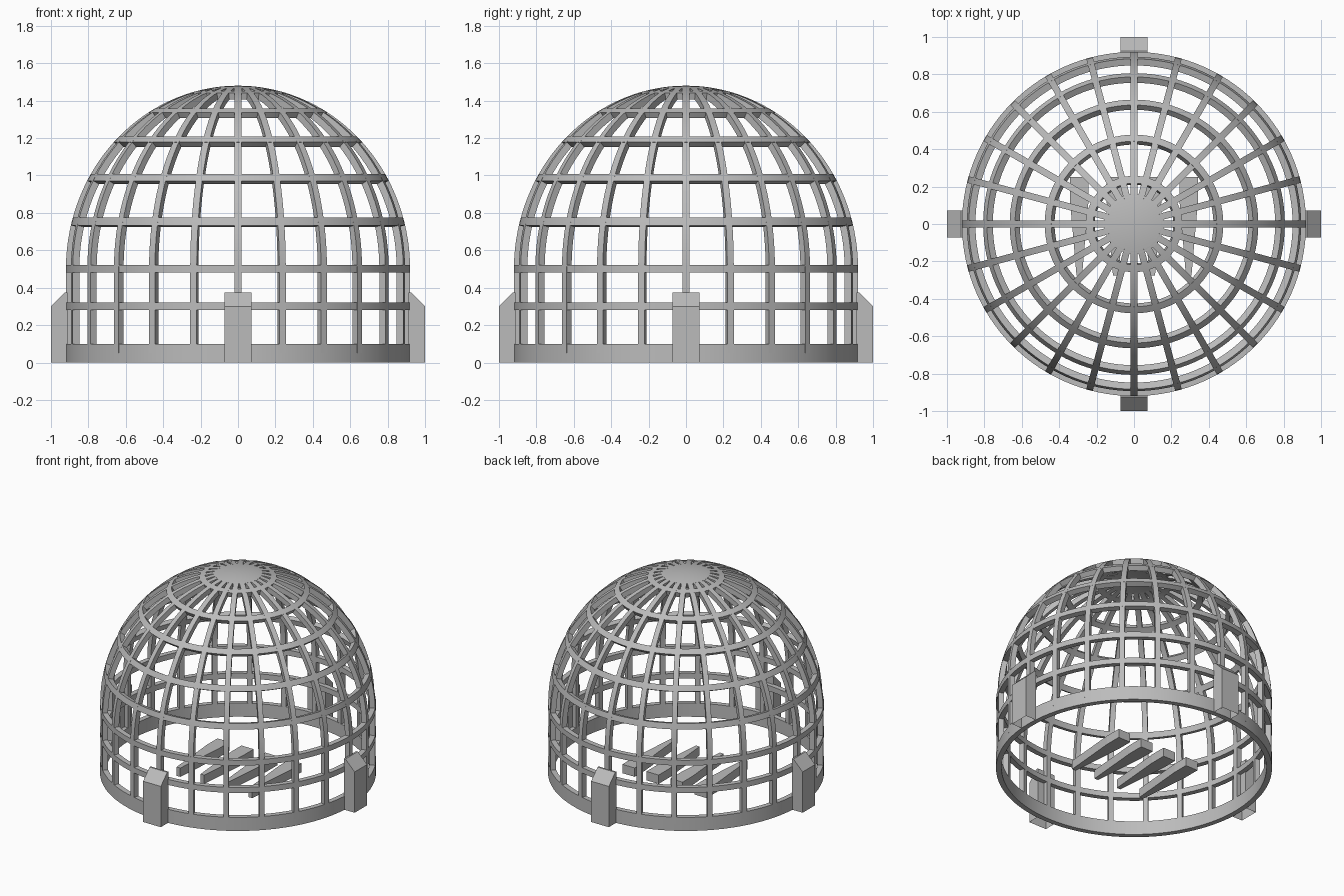
import bpy, bmesh, math
from mathutils import Matrix

if "Cube" in bpy.data.objects:
    bpy.data.objects.remove(bpy.data.objects["Cube"])

R, H, ZC, T = 0.92, 0.98, 0.5, 0.037   # dome radius, dome height, spring line, wall
RIBS, SEG = 24, 120

grey = bpy.data.materials.new("light_grey")
grey.diffuse_color = (0.5, 0.5, 0.5, 1)
grey.use_nodes = True
grey.node_tree.nodes["Principled BSDF"].inputs["Base Color"].default_value = grey.diffuse_color


def shell(deg, inset=0.0):
    """Point (radius, z) on the dome at an elevation angle."""
    a = math.radians(deg)
    return ((R - inset) * math.cos(a), ZC + (H - inset) * math.sin(a))


def finish(name, bm, smooth=True):
    bmesh.ops.remove_doubles(bm, verts=bm.verts, dist=1e-5)
    bmesh.ops.recalc_face_normals(bm, faces=bm.faces)
    me = bpy.data.meshes.new(name)
    bm.to_mesh(me)
    bm.free()
    ob = bpy.data.objects.new(name, me)
    bpy.context.collection.objects.link(ob)
    me.materials.append(grey)
    if smooth:
        bpy.ops.object.select_all(action='DESELECT')
        ob.select_set(True)
        bpy.context.view_layer.objects.active = ob
        bpy.ops.object.shade_smooth_by_angle(angle=math.radians(30))
    return ob


def lathe(name, profile):
    """Spin a closed (radius, z) profile around z."""
    bm = bmesh.new()
    vs = [bm.verts.new((r, 0, z)) for r, z in profile]
    es = [bm.edges.new((vs[i], vs[(i + 1) % len(vs)])) for i in range(len(vs))]
    bmesh.ops.spin(bm, geom=vs + es, cent=(0, 0, 0), axis=(0, 0, 1),
                   angle=2 * math.pi, steps=SEG, use_merge=False)
    bmesh.ops.remove_doubles(bm, verts=bm.verts, dist=1e-5)
    bmesh.ops.dissolve_degenerate(bm, dist=1e-6, edges=bm.edges)
    return finish(name, bm)


def prism(bm, points, vec):
    """Extrude a polygon of 3D points along vec."""
    a = [bm.verts.new(p) for p in points]
    b = [bm.verts.new([p[k] + vec[k] for k in range(3)]) for p in points]
    n = len(a)
    faces = [bm.faces.new(a), bm.faces.new(b[::-1])]
    for i in range(n):
        j = (i + 1) % n
        faces.append(bm.faces.new((a[i], b[i], b[j], a[j])))
    return a + b, faces


# Upright wall bands: base and two hoops
for name, z0, z1 in (("base_ring", 0, 0.10), ("lower_hoop", 0.28, 0.32),
                     ("middle_hoop", 0.48, 0.52)):
    lathe(name, [(R, z0), (R, z1), (R - T, z1), (R - T, z0)])

# Dome hoops, cut square to the shell
for i, e in enumerate((15, 30, 45, 60, 75)):
    lo, hi = e - 1.25, e + 1.25
    lathe(f"dome_hoop_{i + 1}", [shell(lo), shell(e), shell(hi),
                                 shell(hi, T), shell(e, T), shell(lo, T)])

# Cap closing the crown
angles = [80, 82, 84, 86, 88, 90]
lathe("crown_cap", [shell(a) for a in angles] + [shell(a, T) for a in angles[::-1]])

# Ribs: straight leg then curved to the crown
W = 0.036
arc = [i * 81 / 27 for i in range(28)]
path = [(R, 0.05)] + [shell(a) for a in arc]
path += [shell(a, T) for a in arc[::-1]] + [(R - T, 0.05)]
bm = bmesh.new()
for k in range(RIBS):
    vs, _ = prism(bm, [(r, -W / 2, z) for r, z in path], (0, W, 0))
    bmesh.ops.rotate(bm, verts=vs, cent=(0, 0, 0),
                     matrix=Matrix.Rotation(2 * math.pi * k / RIBS, 3, 'Z'))
finish("ribs", bm)

# Four outer posts with sloped tops and open bottoms
bm = bmesh.new()
side = [(0.912, 0), (1.0, 0), (1.0, 0.30), (0.925, 0.375), (0.912, 0.375)]
for k in range(4):
    vs, faces = prism(bm, [(r, -0.072, z) for r, z in side], (0, 0.144, 0))
    bmesh.ops.delete(bm, geom=[faces[2]], context='FACES_ONLY')
    bmesh.ops.rotate(bm, verts=vs, cent=(0, 0, 0),
                     matrix=Matrix.Rotation(math.pi / 2 * k, 3, 'Z'))
finish("posts", bm, smooth=False)

# Four tapered blades lying on the floor
for k in range(4):
    x = (k - 1.5) * 0.195
    bm = bmesh.new()
    half = [(0.015, -0.275), (0.05, 0.13), (0.05, 0.25)]
    outline = half + [(-w, y) for w, y in half[::-1]]
    prism(bm, [(x + w, y, 0) for w, y in outline], (0, 0, 0.065))
    finish(f"floor_blade_{k + 1}", bm, smooth=False)
